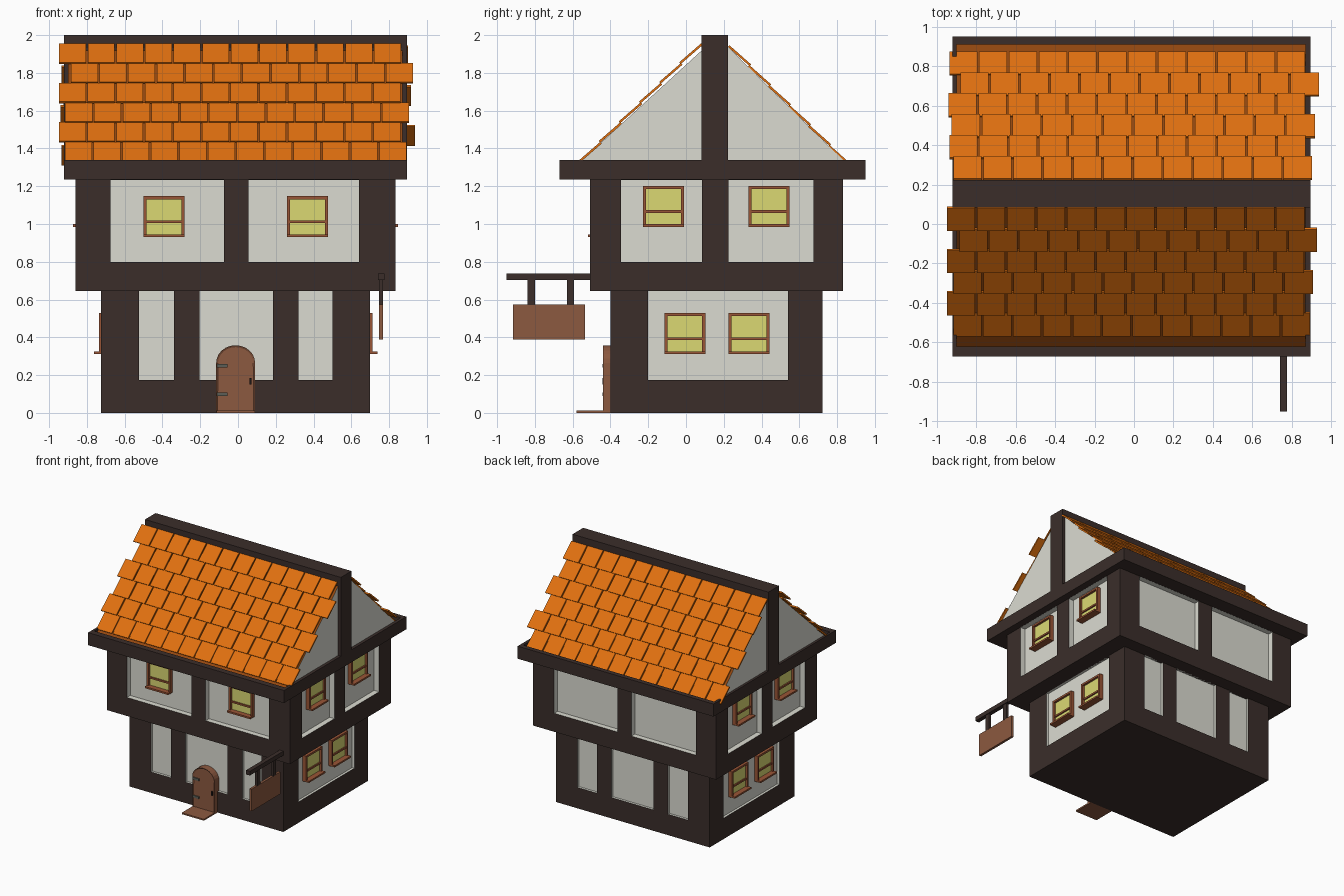
import bpy, bmesh, math
from mathutils import Vector

if "Cube" in bpy.data.objects:
    bpy.data.objects.remove(bpy.data.objects["Cube"])


def material(name, rgb):
    m = bpy.data.materials.new(name)
    lin = [c / 12.92 if c < 0.04 else ((c + 0.055) / 1.055) ** 2.4 for c in rgb]
    m.diffuse_color = (*lin, 1)
    m.use_nodes = True
    m.node_tree.nodes["Principled BSDF"].inputs["Base Color"].default_value = m.diffuse_color
    return m


TIMBER = material("timber", (0.23, 0.18, 0.165))
PLASTER = material("plaster", (0.86, 0.86, 0.82))
TILE = material("tile", (0.88, 0.44, 0.06))
UNDER = material("roof_base", (0.58, 0.28, 0.06))
WOOD = material("wood", (0.55, 0.35, 0.25))
FRAME = material("window_frame", (0.60, 0.33, 0.21))
GLASS = material("glass", (0.86, 0.85, 0.45))
IRON = material("iron", (0.36, 0.37, 0.34))
BLACK = material("handle_black", (0.1, 0.08, 0.08))


def finish(name, bm, *mats):
    bmesh.ops.recalc_face_normals(bm, faces=bm.faces)
    me = bpy.data.meshes.new(name)
    bm.to_mesh(me)
    bm.free()
    for m in mats:
        me.materials.append(m)
    ob = bpy.data.objects.new(name, me)
    bpy.context.collection.objects.link(ob)
    return ob


def prism(bm, pts, axis, a, b):
    """Extrude a 2D outline along x (points are y,z) or y (points are x,z)."""
    put = (lambda p, t: (t, *p)) if axis == 'x' else (lambda p, t: (p[0], t, p[1]))
    lo = [bm.verts.new(put(p, a)) for p in pts]
    hi = [bm.verts.new(put(p, b)) for p in pts]
    n = len(pts)
    faces = [bm.faces.new(lo), bm.faces.new(hi)]
    faces += [bm.faces.new((lo[i], lo[(i + 1) % n], hi[(i + 1) % n], hi[i])) for i in range(n)]
    return faces


def boxes(name, mat, *ranges):
    """Each range is x0, x1, y0, y1, z0, z1."""
    bm = bmesh.new()
    for x0, x1, y0, y1, z0, z1 in ranges:
        prism(bm, [(y0, z0), (y1, z0), (y1, z1), (y0, z1)], 'x', x0, x1)
    return finish(name, bm, mat)


def cut(ob, cutter):
    mod = ob.modifiers.new("recess", 'BOOLEAN')
    mod.operation, mod.solver, mod.object = 'DIFFERENCE', 'EXACT', cutter
    mod.material_mode = 'TRANSFER'
    cutter.hide_render = True
    cutter.hide_set(True)


def storey(name, body, front_panels, side_panels, z0, z1, depth):
    """Timber block with recessed plaster panels on all four walls."""
    x0, x1, y0, y1 = body[:4]
    cuts = []
    for a, b in front_panels:
        cuts += [(a, b, y0 - 0.1, y0 + depth, z0, z1), (a, b, y1 - depth, y1 + 0.1, z0, z1)]
    for a, b in side_panels:
        cuts += [(x0 - 0.1, x0 + depth, a, b, z0, z1), (x1 - depth, x1 + 0.1, a, b, z0, z1)]
    cut(boxes(name, TIMBER, body), boxes(name + "_panel_cutter", PLASTER, *cuts))


# Walls
storey("lower_storey", (-0.725, 0.70, -0.40, 0.722, 0, 0.655),
       [(-0.525, -0.34), (-0.205, 0.185), (0.32, 0.50)], [(-0.20, 0.54)], 0.175, 0.645, 0.02)
storey("upper_storey", (-0.86, 0.835, -0.507, 0.83, 0.645, 1.24),
       [(-0.675, -0.075), (0.055, 0.64)], [(-0.345, 0.085), (0.225, 0.675)], 0.80, 1.234, 0.045)

# Eaves tray and ridge with gable posts
eaves = boxes("eaves_beam", TIMBER, (-0.92, 0.895, -0.67, 0.95, 1.235, 1.34))
cut(eaves, boxes("eaves_cutter", TIMBER, (-0.90, 0.87, -0.62, 0.91, 1.26, 1.4)))
boxes("ridge_beam", TIMBER, (-0.92, 0.895, 0.083, 0.223, 1.26, 2.0))

# Gable block: plaster ends, brown slopes
bm = bmesh.new()
for f in prism(bm, [(-0.62, 1.275), (0.09, 1.925), (0.215, 1.945), (0.91, 1.262)], 'x', -0.90, 0.87)[2:]:
    f.material_index = 1
finish("gable_block", bm, PLASTER, UNDER)


# Roof tiles, rows listed from ridge to eaves as x start and end
def tile_slope(name, top, bottom, rows):
    bm = bmesh.new()
    top, bottom = Vector(top), Vector(bottom)
    d = (bottom - top) / len(rows)
    n = Vector((-d.y, d.x)).normalized()
    n *= math.copysign(1, n.y)
    for i, (x0, x1) in enumerate(rows):
        u = top + d * i
        l = u + d * 1.02 + n * 0.005
        u = u - n * 0.004
        w = (x1 - x0) / 12
        for k in range(12):
            a = x0 + k * w
            prism(bm, [u, l, l + n * 0.012, u + n * 0.012], 'x', a, a + w - 0.009)
    finish(name, bm, TILE)


tile_slope("front_tiles", (0.085, 1.95), (-0.555, 1.325),
           [(-0.947, 0.872), (-0.885, 0.935), (-0.947, 0.87), (-0.915, 0.915), (-0.947, 0.87), (-0.915, 0.90)])
tile_slope("back_tiles", (0.225, 1.94), (0.86, 1.307),
           [(-0.915, 0.91), (-0.935, 0.877), (-0.925, 0.925), (-0.94, 0.875), (-0.88, 0.945), (-0.935, 0.875)])


# Windows: u runs along the wall, d outward from the panel
def window(name, wall, plane, u, z):
    w = h = 0.217

    def place(u0, u1, d0, d1, z0, z1):
        s = 1 if wall == 'right' else -1
        p = sorted((plane + s * d0, plane + s * d1))
        along = (u + u0, u + u1)
        return (*along, *p, z + z0, z + z1) if wall == 'front' else (*p, *along, z + z0, z + z1)

    t = 0.016
    boxes(name + "_frame", FRAME,
          *[place(*r) for r in [(0, t, 0, 0.032, 0, h), (w - t, w, 0, 0.032, 0, h),
                                (t, w - t, 0, 0.032, h - t, h), (t, w - t, 0, 0.025, 0.074, 0.088),
                                (0, w, 0, 0.058, 0, 0.014)]])
    boxes(name + "_glass", GLASS, place(t, w - t, 0, 0.014, 0.012, h - t))


for i, u in enumerate((-0.50, 0.26)):
    window(f"front_window_{i}", 'front', -0.462, u, 0.93)
for wall, low, high in (('right', 0.68, 0.79), ('left', -0.705, -0.815)):
    for i, u in enumerate((-0.115, 0.225)):
        window(f"{wall}_lower_window_{i}", wall, low, u, 0.312)
    for i, u in enumerate((-0.227, 0.33)):
        window(f"{wall}_upper_window_{i}", wall, high, u, 0.985)


# Arched door with a raised surround, hinges, handle and step
def arch(r, h, n=12):
    c = -0.0125
    top = [(c + r * math.cos(math.pi * k / n), 0.265 + h * math.sin(math.pi * k / n)) for k in range(n + 1)]
    return [(c - r, 0)] + [(c + r, 0)] + top


bm = bmesh.new()
caps = prism(bm, arch(0.103, 0.093), 'y', -0.44, -0.37)
bmesh.ops.recalc_face_normals(bm, faces=bm.faces)
bmesh.ops.inset_region(bm, faces=[caps[0]], thickness=0.01, depth=-0.006)
finish("door", bm, WOOD)
boxes("door_hinges", IRON, *[(-0.11, -0.055, -0.442, -0.43, z, z + 0.018) for z in (0.09, 0.24)])
boxes("door_handle", BLACK, (0.062, 0.072, -0.443, -0.43, 0.15, 0.185))
boxes("door_step", WOOD, (-0.115, 0.09, -0.58, -0.40, 0, 0.012))

# Hanging sign
boxes("sign_bracket", TIMBER, (0.74, 0.775, -0.95, -0.50, 0.703, 0.738),
      (0.747, 0.768, -0.84, -0.80, 0.57, 0.705), (0.747, 0.768, -0.63, -0.593, 0.57, 0.705))
boxes("sign_board", WOOD, (0.747, 0.767, -0.915, -0.535, 0.388, 0.573))
